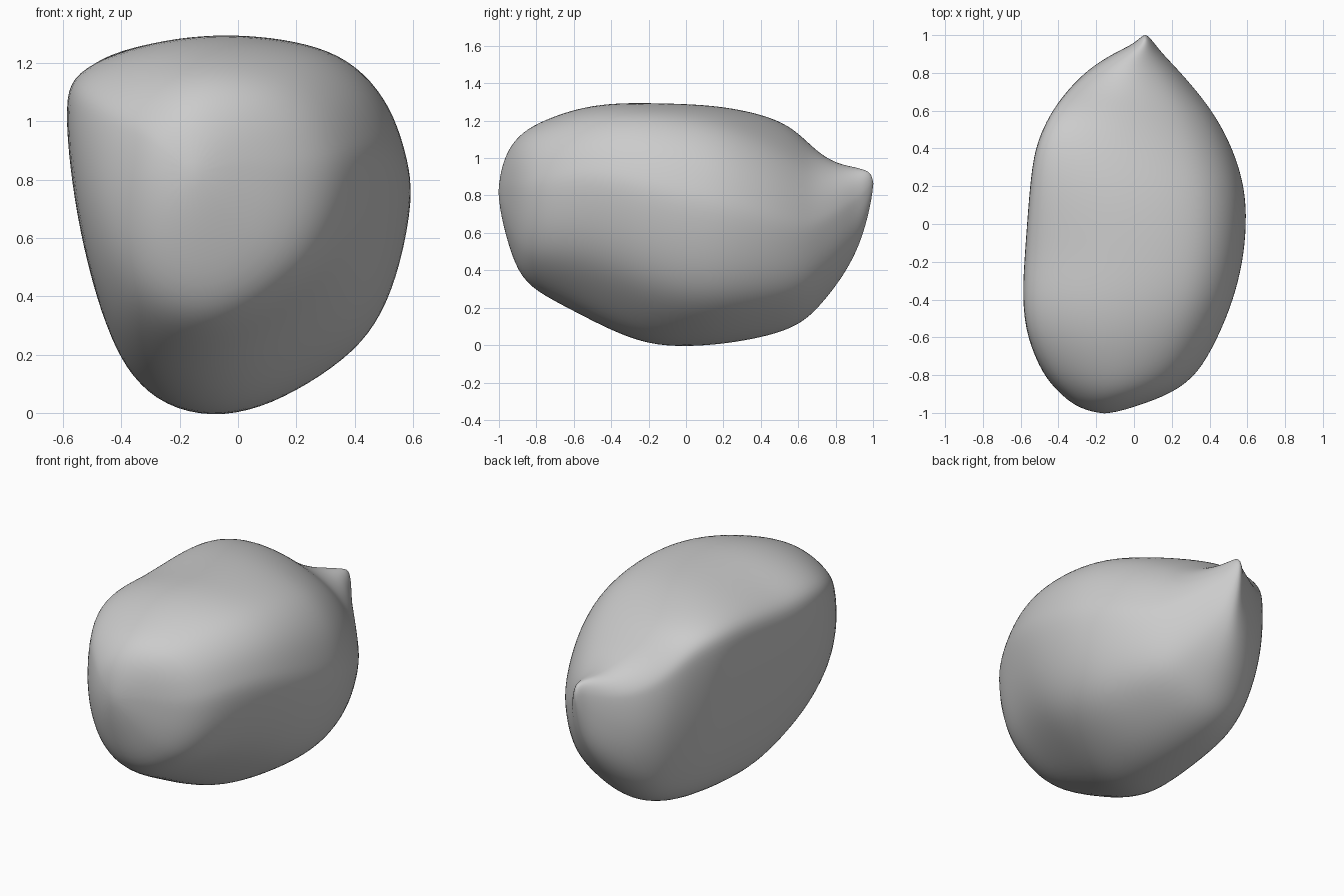
import bpy
import bmesh
from math import atan2, cos, sin

cube = bpy.data.objects.get("Cube")
if cube:
    bpy.data.objects.remove(cube)

# Cross-section of the fruit: across -1..1, height 0..1 (flat left flank, crest at upper left)
PROFILE = [(1, .59), (.97, .68), (.9, .79), (.78, .88), (.6, .95), (.35, .985), (.08, 1),
           (-.2, 1), (-.5, .98), (-.78, .94), (-.97, .885), (-1, .81), (-.985, .68),
           (-.93, .5), (-.84, .32), (-.74, .19), (-.63, .1), (-.45, .03), (-.18, 0),
           (.1, .02), (.38, .08), (.66, .17), (.82, .27), (.93, .41)]

# Stations along the length:
# y, left, right, bottom, top, roundness, tilt of the top toward the left, lift of the lower right
STATIONS = [(-.99, -.24, -.07, .7, .93, 1, 0, 0), (-.96, -.32, .03, .57, 1.03, .9, 0, 0),
            (-.9, -.4, .2, .38, 1.12, .7, 0, 0), (-.8, -.5, .345, .275, 1.19, .5, 0, .05),
            (-.6, -.585, .455, .17, 1.265, .2, 0, .12), (-.4, -.595, .535, .065, 1.295, 0, 0, .13),
            (-.2, -.585, .585, -.01, 1.295, 0, 0, .08), (0, -.57, .605, -.02, 1.31, 0, .02, .02),
            (.2, -.555, .595, -.005, 1.32, 0, .05, 0), (.4, -.53, .53, .03, 1.3, 0, .09, 0),
            (.55, -.465, .45, .075, 1.245, 0, .12, 0), (.65, -.405, .38, .135, 1.15, .1, .12, 0),
            (.73, -.345, .315, .22, 1.065, .35, .09, 0), (.82, -.25, .235, .335, .99, .7, .04, 0),
            (.9, -.12, .155, .47, .955, .9, 0, 0), (.95, -.01, .115, .6, .94, 1, 0, 0),
            (.985, .03, .085, .74, .925, 1, 0, 0)]


def section(y, left, right, bottom, top, roundness, tilt, lift):
    """Fit the profile to one station: blend toward an ellipse, tilt the top, lift the belly."""
    ring = []
    for u, w in PROFILE:
        a = atan2(2 * w - 1, u)
        u += (cos(a) - u) * roundness
        w += (.5 + .5 * sin(a) - w) * roundness
        w *= 1 - tilt * (u + .8)
        w += lift * (1 - w) * max(u, 0)
        ring.append(((left + right) / 2 + u * (right - left) / 2, y,
                     bottom + w * (top - bottom)))
    return ring


# Loft the sections and close both tips
bm = bmesh.new()
rings = [[bm.verts.new(p) for p in section(*s)] for s in STATIONS]
n = len(PROFILE)
for a, b in zip(rings, rings[1:]):
    for i in range(n):
        j = (i + 1) % n
        bm.faces.new((a[i], a[j], b[j], b[i]))
for ring, tip in ((rings[0], (-.155, -1.005, .82)), (rings[-1], (.06, 1.005, .87))):
    pole = bm.verts.new(tip)
    for i in range(n):
        bm.faces.new((ring[i], ring[(i + 1) % n], pole))
bmesh.ops.recalc_face_normals(bm, faces=bm.faces)

mesh = bpy.data.meshes.new("fruit_body")
bm.to_mesh(mesh)
bm.free()
body = bpy.data.objects.new("fruit_body", mesh)
bpy.context.collection.objects.link(body)

# Smooth skin
mesh.polygons.foreach_set("use_smooth", [True] * len(mesh.polygons))
skin = body.modifiers.new("smooth_skin", "SUBSURF")
skin.levels = skin.render_levels = 2

# Plain grey colour
grey = bpy.data.materials.new("plain_grey")
grey.use_nodes = True
colour = (.6, .6, .6, 1)
grey.diffuse_color = colour
grey.node_tree.nodes["Principled BSDF"].inputs["Base Color"].default_value = colour
mesh.materials.append(grey)
